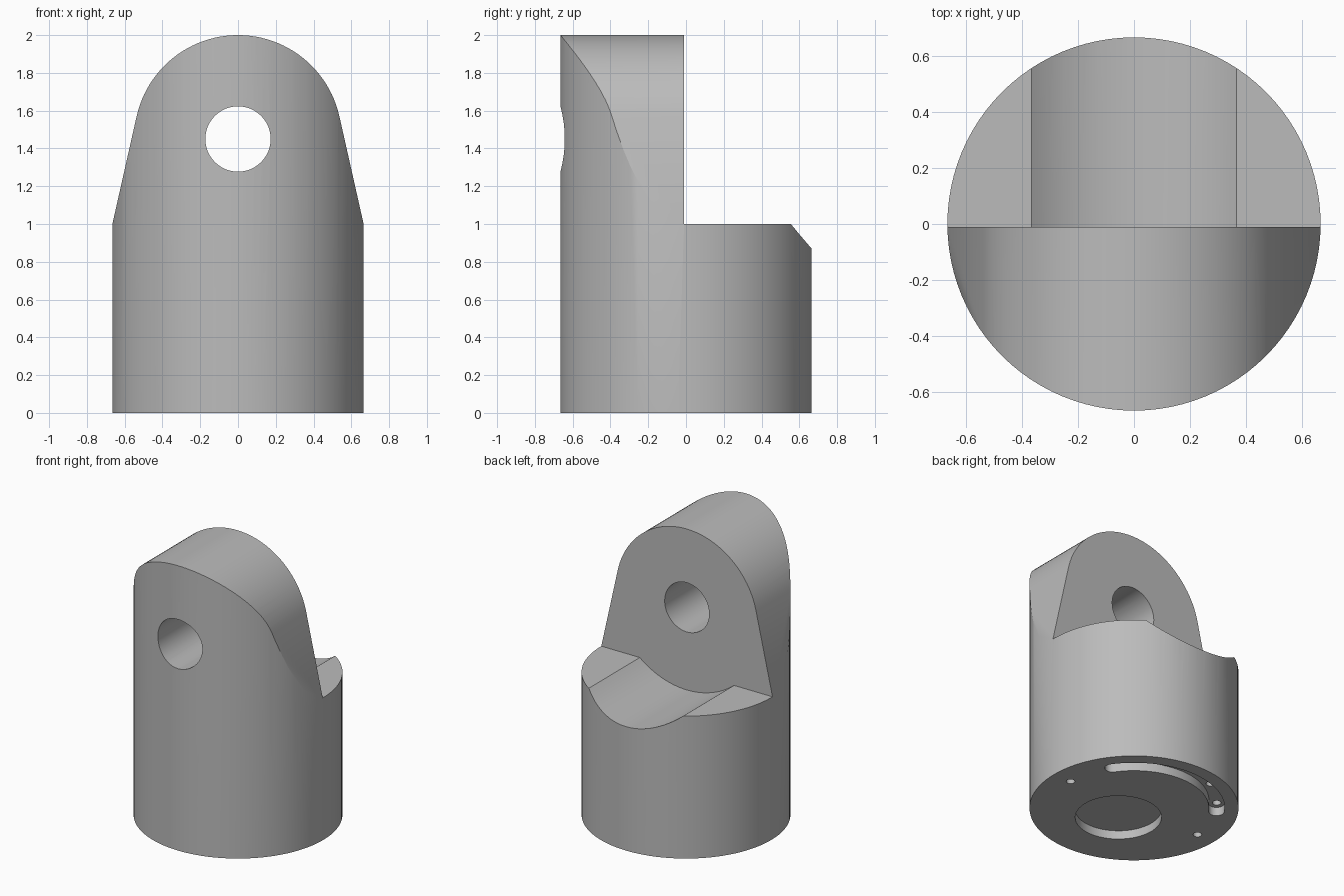
import bpy
import bmesh
from math import sin, cos, acos, atan2, hypot, pi, radians, sqrt
from mathutils import Matrix, Vector

cube = bpy.data.objects.get("Cube")
if cube:
    bpy.data.objects.remove(cube, do_unlink=True)

RADIUS = 0.665       # round body
STEP = 1.0           # height of the rear shoulder
PIVOT = 1.45         # height of the pin hole
TONGUE_R = 0.55      # rounded tongue top
TROUGH_R = 0.58      # clearance trough behind the tongue
TONGUE_BACK = -0.01  # flat rear face of the tongue
RING_R = 0.527       # circle carrying the underside holes

grey = bpy.data.materials.new("plain grey")
grey.use_nodes = True
colour = (0.5, 0.5, 0.5, 1)
grey.diffuse_color = colour
grey.node_tree.nodes["Principled BSDF"].inputs["Base Color"].default_value = colour


def arc(r, start, end, n, centre=(0, 0)):
    """Points along a circular arc."""
    angles = [start + (end - start) * i / n for i in range(n + 1)]
    return [(centre[0] + r * cos(a), centre[1] + r * sin(a)) for a in angles]


def prism(name, outline, low, high, axis="z"):
    """Extrude an outline along z, or an xz outline along y."""
    place = (lambda p, d: (p[0], p[1], d)) if axis == "z" else (lambda p, d: (p[0], d, p[1]))
    bm = bmesh.new()
    base = bm.faces.new([bm.verts.new(place(p, low)) for p in outline])
    new = bmesh.ops.extrude_face_region(bm, geom=[base])["geom"]
    shift = Vector(place((0, 0), high - low))
    bmesh.ops.translate(bm, vec=shift, verts=[v for v in new if isinstance(v, bmesh.types.BMVert)])
    bmesh.ops.recalc_face_normals(bm, faces=bm.faces)
    mesh = bpy.data.meshes.new(name)
    bm.to_mesh(mesh)
    bm.free()
    mesh.materials.append(grey)
    obj = bpy.data.objects.new(name, mesh)
    bpy.context.collection.objects.link(obj)
    return obj


def disc(r, n, centre=(0, 0)):
    return arc(r, 0, 2 * pi, n, centre)[:-1]


def cut(target, cutter):
    """Subtract the cutter and discard it."""
    cutter.hide_render = True
    mod = target.modifiers.new("cut", "BOOLEAN")
    mod.operation = "DIFFERENCE"
    mod.solver = "EXACT"
    mod.object = cutter
    bpy.context.view_layer.objects.active = target
    bpy.ops.object.modifier_apply(modifier=mod.name)
    bpy.data.objects.remove(cutter, do_unlink=True)


# Round body
body = prism("clevis_body", disc(RADIUS, 96), 0, 2.2)

# Tongue outline: round top with tangent flanks down to the shoulder
drop = STEP - PIVOT
tangent = atan2(drop, RADIUS) + acos(TONGUE_R / hypot(RADIUS, drop))
top = arc(TONGUE_R, tangent, pi - tangent, 48, (0, PIVOT))
tx, tz = top[0]
edge = 0.8
edge_z = STEP - (edge - RADIUS) * (tz - STEP) / (RADIUS - tx)
outline = [(edge, edge_z)] + top + [(-edge, edge_z), (-edge, 2.4), (edge, 2.4)]
cut(body, prism("tongue_cutter", outline, -0.9, 0.9, "y"))

# Rear shoulder with a round trough
half = atan2(sqrt(TROUGH_R ** 2 - drop ** 2), -drop)
trough = arc(TROUGH_R, -pi / 2 + half, -pi / 2 - half, 24, (0, PIVOT))
outline = [(edge, STEP)] + trough + [(-edge, STEP), (-edge, 2.5), (edge, 2.5)]
cut(body, prism("shoulder_cutter", outline, TONGUE_BACK, 0.95, "y"))

# Pin hole through the tongue
cut(body, prism("pin_cutter", disc(0.173, 48, (0, PIVOT)), -1, 0.4, "y"))

# Underside: round recess and curved slot
cut(body, prism("recess_cutter", disc(0.275, 48, (0, -0.155)), -0.1, 0.06))
a, b, w = radians(35), radians(145), 0.05
slot = arc(RING_R + w, a, b, 32)
slot += arc(w, b, b + pi, 10, (RING_R * cos(b), RING_R * sin(b)))[1:-1]
slot += arc(RING_R - w, b, a, 32)
slot += arc(w, a + pi, a + 2 * pi, 10, (RING_R * cos(a), RING_R * sin(a)))[1:-1]
cut(body, prism("slot_cutter", slot, -0.1, 0.06))

# Small holes: one each side and five along the slot
for degrees in (0, 180, 36, 63, 90, 117, 144):
    t = radians(degrees)
    spot = (RING_R * cos(t), RING_R * sin(t))
    cut(body, prism("hole_cutter", disc(0.028, 16, spot), -0.12, 0.13))

# Smooth curved faces, keep the machined edges crisp
bpy.ops.object.select_all(action="DESELECT")
body.select_set(True)
bpy.context.view_layer.objects.active = body
bpy.ops.object.shade_smooth_by_angle(angle=radians(25))
